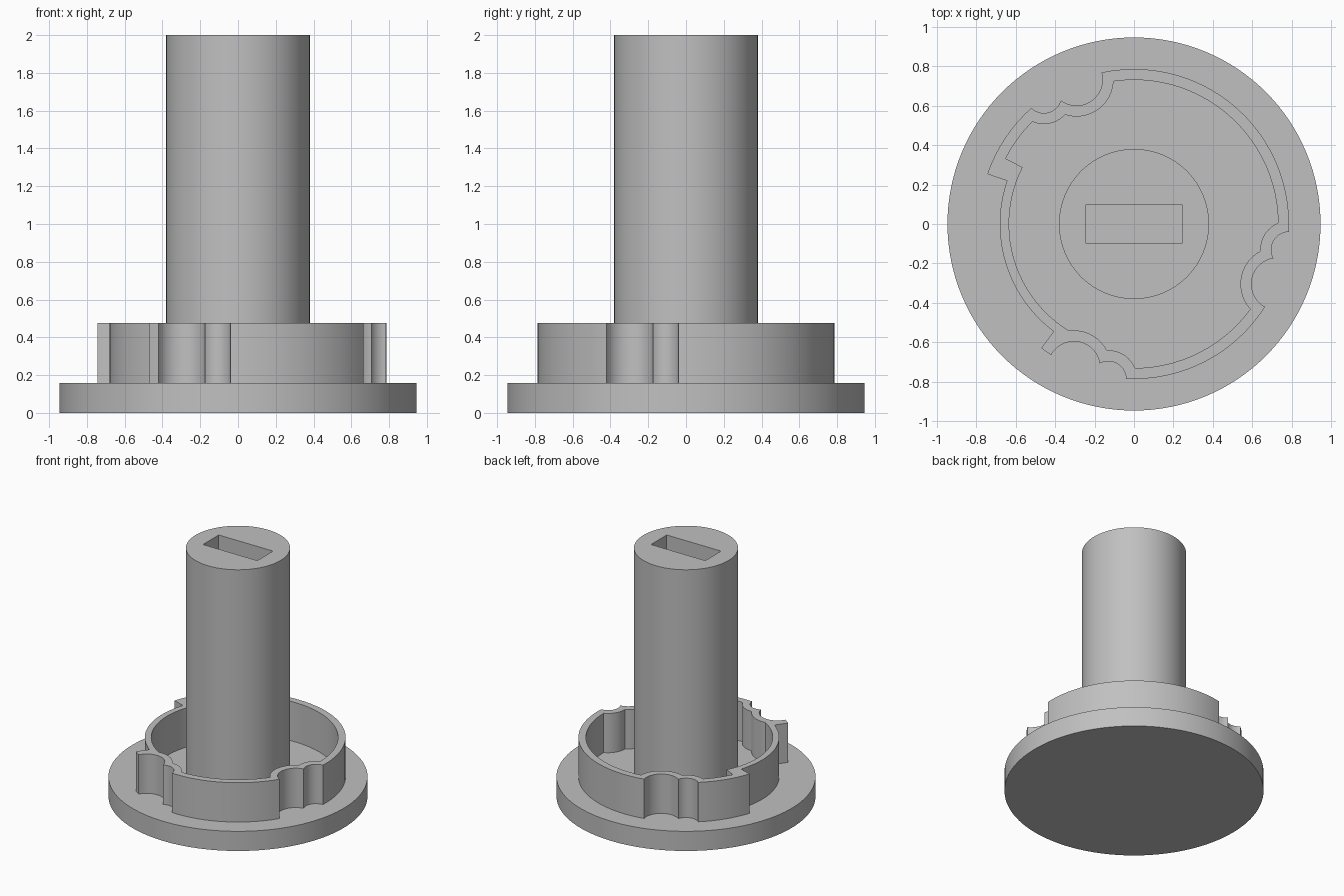
import bpy, bmesh, math
from mathutils import Vector

if "Cube" in bpy.data.objects:
    bpy.data.objects.remove(bpy.data.objects["Cube"])

grey = bpy.data.materials.new("grey plastic")
grey.diffuse_color = (0.53, 0.53, 0.53, 1)
grey.use_nodes = True
grey.node_tree.nodes["Principled BSDF"].inputs["Base Color"].default_value = grey.diffuse_color


def circle(r, n=96):
    return [Vector((r * math.cos(2 * math.pi * i / n), r * math.sin(2 * math.pi * i / n))) for i in range(n)]


def prism(name, loops, z0, z1):
    """Extrude an outline (first loop) with optional holes (further loops)."""
    bm = bmesh.new()
    rims = {z0: [], z1: []}
    for loop in loops:
        lo, hi = ([bm.verts.new((p.x, p.y, z)) for p in loop] for z in (z0, z1))
        for i in range(len(loop)):
            j = (i + 1) % len(loop)
            bm.faces.new((lo[i], lo[j], hi[j], hi[i]))
            rims[z0].append(bm.edges.get((lo[i], lo[j])))
            rims[z1].append(bm.edges.get((hi[i], hi[j])))
    for edges in rims.values():
        if len(loops) == 1:
            bmesh.ops.contextual_create(bm, geom=edges)
        else:
            bmesh.ops.triangle_fill(bm, edges=edges, use_beauty=True)
    bmesh.ops.recalc_face_normals(bm, faces=bm.faces)
    me = bpy.data.meshes.new(name)
    bm.to_mesh(me)
    bm.free()
    me.materials.append(grey)
    ob = bpy.data.objects.new(name, me)
    bpy.context.collection.objects.link(ob)
    return ob


def smooth(ob):
    bpy.ops.object.select_all(action='DESELECT')
    ob.select_set(True)
    bpy.context.view_layer.objects.active = ob
    bpy.ops.object.shade_smooth_by_angle(angle=math.radians(30))


def meet(c0, r0, c1, r1, side):
    """Crossing of two circles, on the left (+1) or right (-1) of c0 -> c1."""
    d = c1 - c0
    a = (r0 * r0 - r1 * r1 + d.length_squared) / (2 * d.length)
    h = math.sqrt(max(r0 * r0 - a * a, 0))
    u = d.normalized()
    return c0 + u * a + Vector((-u.y, u.x)) * h * side


def arc(c, p, q, step=0.07):
    """Clockwise arc about c from p to q; step sets the angle per segment."""
    a0 = math.atan2(p.y - c.y, p.x - c.x)
    sweep = (a0 - math.atan2(q.y - c.y, q.x - c.x)) % (2 * math.pi)
    n = max(2, math.ceil(sweep / step))
    r = (p - c).length
    return [c + Vector((math.cos(a0 - sweep * i / n), math.sin(a0 - sweep * i / n))) * r for i in range(n)]


def arc_ccw(c, p, q):
    return arc(c, q, p, 0.15)[::-1] if p == q else [p] + arc(c, q, p, 0.15)[:0:-1]


def polar(r, deg):
    return Vector((r * math.cos(math.radians(deg)), r * math.sin(math.radians(deg))))


O = Vector((0, 0))


def outline(R, low, grow, step_lo, step_hi):
    """Ring outline, clockwise, with three double notches and a recessed sector."""
    pts, start = [], None
    for rot in (134.4, 0, -90):
        cs, rs = polar(0.796, rot - 9.4), 0.09 + grow      # small notch
        cb, rb = polar(0.788, rot - 22.7), 0.132 + grow    # large notch
        end_r = low if (rot == -90 and grow) else R
        a = meet(O, R, cs, rs, 1)
        b = meet(cs, rs, cb, rb, -1)
        if b.length > meet(cs, rs, cb, rb, 1).length:
            b = meet(cs, rs, cb, rb, 1)
        c = meet(O, end_r, cb, rb, -1)
        pts += arc(O, start, a)
        pts += arc_ccw(cs, a, b) + arc_ccw(cb, b, c)
        start = c
        if rot == 134.4:
            first = a
    # the recessed sector on the left side
    if not grow:
        pts += arc(O, start, polar(R, step_lo)) + [polar(R, step_lo)]
        start = polar(low, step_lo)
    pts += arc(O, start, polar(low, step_hi)) + [polar(low, step_hi)]
    return pts + arc(O, polar(R, step_hi), first)


# The first notch starts from the recessed sector, so its leading arc is empty
_arc = arc


def arc(c, p, q, step=0.07):
    return [] if p is None else _arc(c, p, q, step)


# Base disc
smooth(prism("base_disc", [circle(0.945, 128)], 0, 0.158))

# Notched ring wall
outer = outline(0.785, 0.68, 0, 233.2, 161.2)
inner = outline(0.73, 0.633, 0.056, 0, 153)
smooth(prism("notched_ring", [outer, inner], 0.158, 0.475))

# Shaft with a rectangular slot in its top
shaft = prism("shaft", [circle(0.38)], 0.158, 2.0)
slot = [Vector(p) for p in ((-0.242, -0.1), (0.242, -0.1), (0.242, 0.1), (-0.242, 0.1))]
cutter = prism("slot_cutter", [slot], 1.2, 2.1)
cutter.hide_render = True
cutter.hide_set(True)
cut = shaft.modifiers.new("slot", 'BOOLEAN')
cut.operation, cut.solver, cut.object = 'DIFFERENCE', 'EXACT', cutter
bpy.context.view_layer.objects.active = shaft
bpy.ops.object.modifier_apply(modifier="slot")
bpy.data.objects.remove(cutter)
smooth(shaft)
